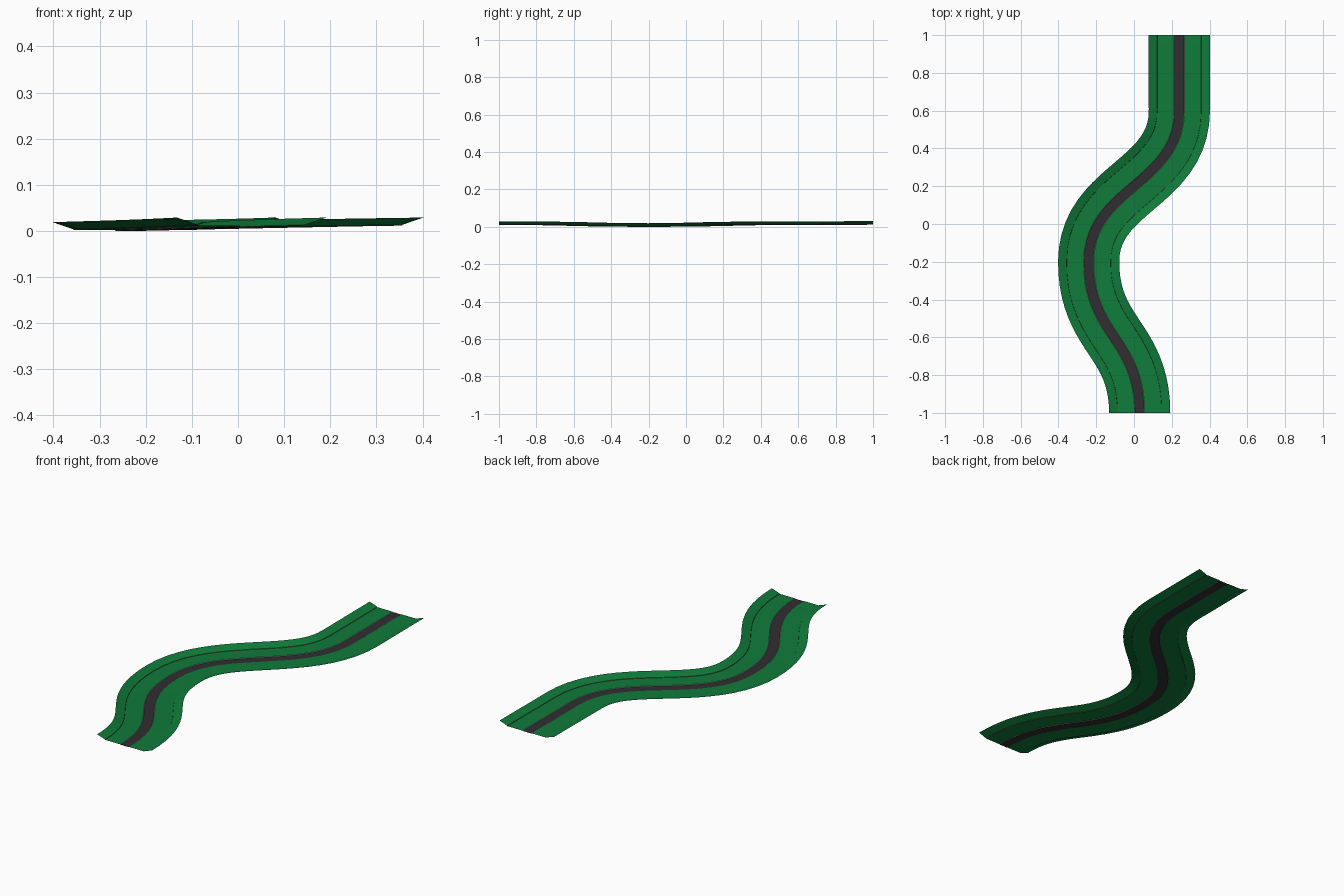
import bpy
from mathutils import Vector
from mathutils.geometry import interpolate_bezier

if "Cube" in bpy.data.objects:
    bpy.data.objects.remove(bpy.data.objects["Cube"])


def material(name, col):
    m = bpy.data.materials.new(name)
    m.diffuse_color = (*col, 1)
    m.use_nodes = True
    m.node_tree.nodes["Principled BSDF"].inputs["Base Color"].default_value = m.diffuse_color
    return m


grass = material("grass green", (0.005, 0.200, 0.042))
asphalt = material("asphalt", (0.030, 0.027, 0.031))
earth = material("brown earth", (0.16, 0.07, 0.035))
edge = material("pale kerb", (0.35, 0.33, 0.33))

# Winding centre line: nodes all head along y, with a shallow dip in the middle
nodes = [Vector(p) for p in ((0.03, -1, 0.011), (-0.24, -0.2, 0.001),
                             (0.24, 0.6, 0.011), (0.24, 1, 0.012))]
path = []
for a, b in zip(nodes, nodes[1:]):
    h = Vector((0, (b.y - a.y) * 0.49, 0))
    path += interpolate_bezier(a, a + h, b - h, b, 21)[:-1]
path.append(nodes[-1])
low = min(p.z for p in path)


def sweep(name, profile, mat):
    """Sweep an open cross-section of (sideways, height) points along the path."""
    verts, faces, n = [], [], len(profile)
    for i, p in enumerate(path):
        t = path[min(i + 1, len(path) - 1)] - path[max(i - 1, 0)]
        if i in (0, len(path) - 1):
            t = Vector((0, 1, 0))
        side = Vector((t.y, -t.x, 0)).normalized()
        for s, z in profile:
            verts.append(p + side * s + Vector((0, 0, z - low)))
    for i in range(len(path) - 1):
        for j in range(n - 1):
            a = i * n + j
            faces.append((a, a + 1, a + n + 1, a + n))
    me = bpy.data.meshes.new(name)
    me.from_pydata(verts, [], faces)
    me.materials.append(mat)
    ob = bpy.data.objects.new(name, me)
    bpy.context.collection.objects.link(ob)
    bpy.ops.object.select_all(action='DESELECT')
    ob.select_set(True)
    bpy.context.view_layer.objects.active = ob
    bpy.ops.object.shade_smooth_by_angle(angle=0.2)


# Road in the middle
sweep("road", [(-0.025, 0), (0.025, 0)], asphalt)

# Verge, kerb, earth step and raised bank on each side
half = {
    "kerb": ([(0.025, 0), (0.027, 0.0015)], edge),
    "verge": ([(0.027, 0.0015), (0.116, 0.0015)], grass),
    "earth_step": ([(0.116, 0.0015), (0.117, 0.0035)], earth),
    "bank": ([(0.117, 0.0035), (0.162, 0.0190)], grass),
}
for name, (prof, mat) in half.items():
    sweep("right_" + name, prof, mat)
    sweep("left_" + name, [(-s, z) for s, z in reversed(prof)], mat)
